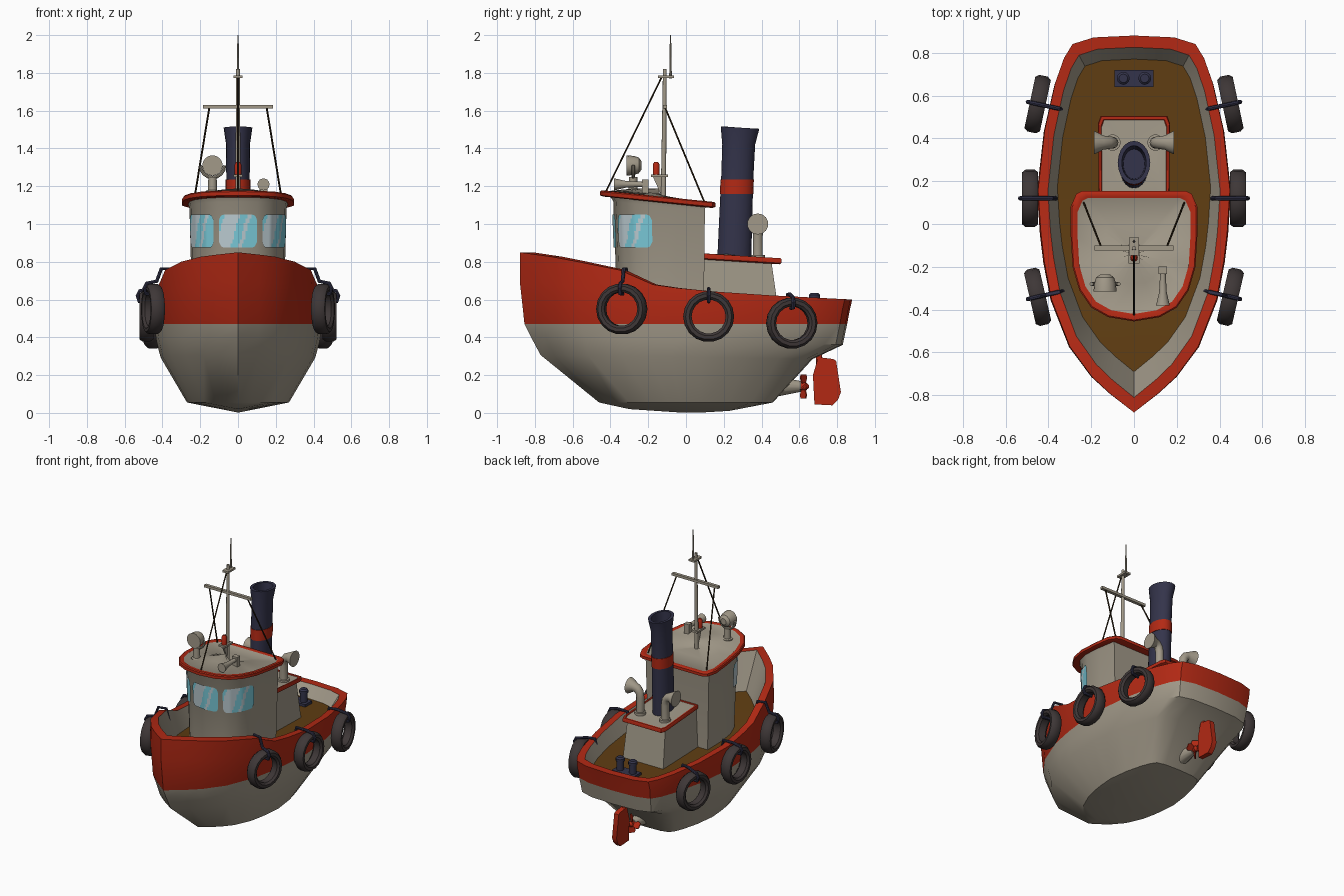
import bpy, bmesh, math
from mathutils import Vector, Matrix

if "Cube" in bpy.data.objects:
    bpy.data.objects.remove(bpy.data.objects["Cube"])

def material(name, rgb):
    m = bpy.data.materials.new(name)
    m.diffuse_color = (*rgb, 1)
    m.use_nodes = True
    m.node_tree.nodes["Principled BSDF"].inputs["Base Color"].default_value = m.diffuse_color
    return m

BEIGE = material("beige paint", (0.36, 0.32, 0.25))
RED = material("red paint", (0.45, 0.022, 0.007))
NAVY = material("navy paint", (0.034, 0.034, 0.07))
RUBBER = material("tyre rubber", (0.048, 0.038, 0.038))
WOOD = material("deck wood", (0.115, 0.047, 0.006))
GLASS = material("blue glass", (0.19, 0.58, 0.68))
GLARE = material("pale glass", (0.5, 0.6, 0.64))
WIRE = material("dark wire", (0.03, 0.017, 0.006))

def finish(name, bm, mats, angle=35):
    bmesh.ops.remove_doubles(bm, verts=bm.verts, dist=1e-5)
    bmesh.ops.recalc_face_normals(bm, faces=bm.faces)
    me = bpy.data.meshes.new(name)
    bm.to_mesh(me)
    bm.free()
    for m in mats:
        me.materials.append(m)
    ob = bpy.data.objects.new(name, me)
    bpy.context.collection.objects.link(ob)
    bpy.ops.object.select_all(action='DESELECT')
    ob.select_set(True)
    bpy.context.view_layer.objects.active = ob
    bpy.ops.object.shade_smooth_by_angle(angle=math.radians(angle))
    return ob

def loft(name, rings, bands, caps=True, closed=False, angle=35):
    """Skin between rings; bands = one material or one per gap."""
    if not isinstance(bands, list):
        bands = [bands] * len(rings)
    mats = list(dict.fromkeys(bands))
    bm = bmesh.new()
    vs = [[bm.verts.new(p) for p in r] for r in rings]
    n = len(rings[0])
    for i in range(len(rings) - (0 if closed else 1)):
        a, b = vs[i], vs[(i + 1) % len(rings)]
        for j in range(n):
            k = (j + 1) % n
            bm.faces.new((a[j], a[k], b[k], b[j])).material_index = mats.index(bands[i])
    if caps and not closed:
        bm.faces.new(vs[0]).material_index = mats.index(bands[0])
        bm.faces.new(vs[-1]).material_index = mats.index(bands[len(rings) - 2])
    return finish(name, bm, mats, angle)

def tube(name, path, radii, mat, n=12):
    """Round bar through the path, radius per point or one for all."""
    P = [Vector(p) for p in path]
    if not isinstance(radii, (list, tuple)):
        radii = [radii] * len(P)
    ref = Vector((1, 0, 0)) if abs((P[-1] - P[0]).normalized().y) > 0.8 else Vector((0, 1, 0))
    rings = []
    for i, p in enumerate(P):
        t = (P[min(i + 1, len(P) - 1)] - P[max(i - 1, 0)]).normalized()
        a = ref.cross(t).normalized()
        b = t.cross(a)
        rings.append([p + radii[i] * (a * math.cos(2 * math.pi * k / n) + b * math.sin(2 * math.pi * k / n))
                      for k in range(n)])
    return loft(name, rings, mat)

def plate(name, yz, half, mat, x=0):
    return loft(name, [[(x + s * half, y, z) for y, z in yz] for s in (-1, 1)], mat)

def box(name, c, s, mat):
    y, z, h, v = c[1], c[2], s[1] / 2, s[2] / 2
    return plate(name, [(y - h, z - v), (y + h, z - v), (y + h, z + v), (y - h, z + v)], s[0] / 2, mat, c[0])

def both(half):
    """Half plan from front to back -> full loop."""
    return half + [(-x, y) for x, y in reversed(half)]

def interp(tab, v):
    for (a, p), (b, q) in zip(tab, tab[1:]):
        if v <= b:
            return p + (q - p) * max(0, v - a) / (b - a)
    return tab[-1][1]

# hull, rail, inner bulwark and deck as one skin
STATIONS = both([(0, -1), (.25, -.9), (.44, -.81), (.67, -.65), (.86, -.4), (.935, -.2), (.97, -.05), (1, .18),
                 (.93, .5), (.82, .75), (.73, .88), (.64, .955), (.42, .99), (0, 1)])
SHEER = [(-.88, .85), (-.7, .825), (-.57, .8), (-.36, .76), (-.18, .68), (0, .655), (.3, .63), (.88, .6)]
KEEL = [(-.46, .055), (-.3, .02), (0, 0), (.2, .005), (.46, .055)]
sheer = lambda y: interp(SHEER, y)

def level(bow, stern, hw, z):
    ring = []
    for x, y in STATIONS:
        yy = (bow + stern) / 2 + y * (stern - bow) / 2
        ring.append((x * hw, yy, z(yy, y * .88)))
    return ring

deck = lambda y, t: .31 + .35 * sheer(y)
loft("hull", [
    level(-.46, .46, 0, lambda y, t: interp(KEEL, y)),
    level(-.46, .46, .27, lambda y, t: .055),
    level(-.77, .67, .41, lambda y, t: .295 - .015 * y),
    level(-.825, .83, .432, lambda y, t: .385 - .03 * y),
    level(-.855, .853, .445, lambda y, t: .47),
    level(-.88, .868, .453, lambda y, t: .47 + .6 * (sheer(t) - .47)),
    level(-.88, .88, .448, lambda y, t: sheer(t)),
    level(-.81, .825, .402, lambda y, t: sheer(t)),
    level(-.69, .77, .358, deck),
    level(-.69, .77, 0, deck)],
    [BEIGE, BEIGE, BEIGE, BEIGE, RED, RED, RED, BEIGE, WOOD], caps=False, angle=32)

# wheelhouse
PLAN = [(0, -.385), (.105, -.37), (.17, -.335), (.22, -.27), (.25, -.18), (.257, -.05), (.253, .1)]
grow = lambda z: .94 + .06 * (z - .5) / .6
loft("wheelhouse", [[(x * grow(.5), y * grow(.5), .5) for x, y in both(PLAN)],
                    [(x, y, 1.08 - .1 * y) for x, y in both(PLAN)],
                    [(x * 1.05, y * 1.05, 1.115 - .1 * y) for x, y in both(PLAN)]], BEIGE, angle=40)

# curved window panes with slanted glare stripes
def window(name, t0, t1, w):
    bm = bmesh.new()
    nu, nv, r, g = 20, 8, .03, []
    for i in range(nu + 1):
        u = i / nu
        t = t0 + (t1 - t0) * u
        k = min(int(abs(t)), 5)
        f = abs(t) - k
        x = PLAN[k][0] + f * (PLAN[k + 1][0] - PLAN[k][0])
        y = PLAN[k][1] + f * (PLAN[k + 1][1] - PLAN[k][1])
        p = Vector((math.copysign(x, t), y))
        out = Vector((p.x, p.y + .12)).normalized() * .007
        d = min(min(u, 1 - u) * w, r)
        cut = r - math.sqrt(r * r - (r - d) ** 2)
        col = []
        for j in range(nv + 1):
            z = .875 + cut + (.175 - 2 * cut) * j / nv
            col.append(bm.verts.new((p.x * grow(z) + out.x, p.y * grow(z) + out.y, z)))
        g.append(col)
    for i in range(nu):
        for j in range(nv):
            s = (i + .5) / nu - .25 * (j + .5) / nv
            face = bm.faces.new((g[i][j], g[i + 1][j], g[i + 1][j + 1], g[i][j + 1]))
            face.material_index = int(-.1 < s < .3 or .5 < s < .6)
    finish(name, bm, [GLASS, GLARE])

window("front_window", -.95, .95, .2)
window("right_window", 1.35, 4, .22)
window("left_window", -4, -1.35, .22)

# roofs: red rim with a beige, slightly raised top
def roof(name, plan, cy, z, slope, inset, rise):
    def ring(k, dz):
        return [(x * k, cy + (y - cy) * k, z - slope * y + dz) for x, y in plan]
    loft(name, [ring(.95, -.02), ring(1, -.014), ring(1, .006), ring(.98, .012), ring(inset, .012),
                ring(inset - .02, .008), ring(.45, rise), ring(.01, rise)],
         [RED, RED, RED, RED, RED, BEIGE, BEIGE], angle=40)

roof("wheelhouse_roof", both([(0, -.455), (.12, -.435), (.2, -.39), (.255, -.31), (.287, -.2), (.296, -.05),
                              (.296, .08), (.27, .14), (.24, .155)]), -.14, 1.12, .1, .91, .022)
roof("casing_roof", both([(.165, .09), (.168, .47), (.155, .505)]), .3, .837, .06, .92, .01)

# engine casing
loft("engine_casing", [[(x * k, y + dy * (y > .2), z) for x, y in both([(.15, .08), (.15, .45)])]
                       for k, dy, z in ((1.08, .045, .5), (1, 0, .815))], BEIGE)

# funnel: oval, leaning back, flared and hollow at the top
FUNNEL = [(.255, .8, .065, .09), (.268, 1.16, .063, .086), (.268, 1.16, .066, .089), (.271, 1.235, .066, .088),
          (.271, 1.235, .062, .085), (.279, 1.42, .063, .087), (.286, 1.51, .076, .102),
          (.286, 1.51, .057, .08), (.28, 1.35, .05, .07)]
loft("funnel", [[(rx * math.cos(a * math.pi / 10), yc + ry * math.sin(a * math.pi / 10), z - .03 * math.sin(a * math.pi / 10) * (z > 1.5) * .2)
                 for a in range(20)] for yc, z, rx, ry in FUNNEL], [NAVY, RED, RED, RED, NAVY, NAVY, NAVY, NAVY])

# fender tyres with their ropes, and paired parts on both sides
TYRE = [(.135, -.02), (.135, .02), (.122, .037), (.103, .037), (.09, .024), (.09, -.024), (.103, -.037), (.122, -.037)]
for side, word in ((1, "right"), (-1, "left")):
    for pos, cx, cy, cz, deg in (("front", .45, -.34, .55, -13), ("middle", .485, .12, .51, 0), ("rear", .45, .56, .475, 12)):
        a = math.radians(deg)
        def at(k, h, z):
            return (side * (cx + k * math.cos(a) - h * math.sin(a)), cy + k * math.sin(a) + h * math.cos(a), z)
        loft(f"{pos}_{word}_tyre", [[at(k, r * math.cos(i * math.pi / 9), cz + r * math.sin(i * math.pi / 9))
                                     for r, k in TYRE] for i in range(18)], RUBBER, closed=True, angle=40)
        s = sheer(cy)
        tube(f"{pos}_{word}_rope", [at(k, 0, z) for k, z in (
            (-.12, s - .07), (-.1, s + .012), (-.045, s + .012), (-.02, cz + .147), (.035, cz + .135),
            (.047, cz + .11), (.04, cz + .082), (-.02, cz + .08))], .01, NAVY, 8)
    # cowl vent, bollard, mast stay
    tube(f"{word}_vent", [(side * x, .38, z) for x, z in (
        (.1, .81), (.1, .835), (.1, .836), (.1, .94), (.106, .972), (.122, .992), (.145, 1), (.18, 1), (.187, 1),
        (.186, 1), (.15, 1))], [.038, .038, .027, .027, .028, .03, .034, .054, .056, .043, .025], BEIGE, 14)
    tube(f"{word}_bollard", [(side * .05, .68, z) for z in (.51, .605, .606, .625, .635)],
         [.024, .024, .03, .03, .02], NAVY)
    tube(f"{word}_stay", [(side * .152, -.11, 1.615), (side * .235, .1, 1.11)], .005, WIRE, 6)
box("bollard_base", (0, .68, .53), (.18, .08, .025), NAVY)

# mast, yard, aerial and lamp
tube("mast", [(0, -.12, 1.12), (0, -.112, 1.82)], [.014, .01], BEIGE)
box("yard", (0, -.112, 1.62), (.37, .022, .018), BEIGE)
box("mast_top_arm", (0, -.105, 1.78), (.045, .085, .014), BEIGE)
tube("aerial", [(0, -.082, 1.77), (0, -.082, 1.86), (0, -.082, 2)], [.007, .006, .003], BEIGE, 8)
tube("forestay", [(0, -.13, 1.775), (0, -.425, 1.17)], .005, WIRE, 6)
box("lamp_shelf", (0, -.14, 1.255), (.05, .09, .014), BEIGE)
plate("lamp_bracket", [(-.175, 1.25), (-.12, 1.25), (-.12, 1.15), (-.13, 1.15)], .006, BEIGE)
tube("mast_lamp", [(0, -.158, z) for z in (1.26, 1.315, 1.328)], [.018, .018, .01], RED)

# searchlight on a forked stand
tube("searchlight", [(-.135, y, 1.31) for y in (-.235, -.25, -.275, -.315, -.315, -.305)],
     [.022, .042, .05, .054, .045, .043], BEIGE, 16)
tube("searchlight_lens", [(-.135, -.303, 1.31), (-.135, -.312, 1.31)], .045, GLASS, 16)
tube("searchlight_fork", [(-.135 + .064 * math.cos(a * math.pi / 8), -.28, 1.31 + .064 * math.sin(a * math.pi / 8))
                          for a in range(8, 17)], .009, BEIGE, 8)
tube("searchlight_stand", [(-.135, -.28, z) for z in (1.14, 1.175, 1.18, 1.25)], [.036, .036, .024, .022], BEIGE)

# horn
tube("horn", [(.135, y, 1.21) for y in (-.2, -.25, -.32, -.38, -.38, -.34)],
     [.014, .014, .018, .032, .025, .012], BEIGE)
box("horn_mount", (.135, -.215, 1.185), (.04, .035, .1), BEIGE)

# rudder, shaft and propeller
plate("rudder", [(.68, .045), (.775, .04), (.805, .07), (.82, .11), (.795, .275), (.78, .285), (.7, .295), (.672, .2)], .018, RED)
tube("rudder_stock", [(0, .705, .26), (0, .705, .4)], .016, RED)
tube("stern_tube", [(0, .45, .14), (0, .61, .14)], [.06, .028], BEIGE)
tube("propeller_hub", [(0, .6, .14), (0, .635, .14), (0, .65, .14)], [.02, .02, .008], RED)
for i in range(4):
    blade = plate(f"propeller_blade_{i + 1}", [(-.01, .01), (.01, .01), (.026, .045), (.018, .064), (-.018, .064), (-.026, .045)], .004, RED)
    blade.data.transform(Matrix.Translation((0, .622, .14)) @ Matrix.Rotation(i * math.pi / 2, 4, 'Y')
                         @ Matrix.Rotation(math.radians(50), 4, 'Z'))
